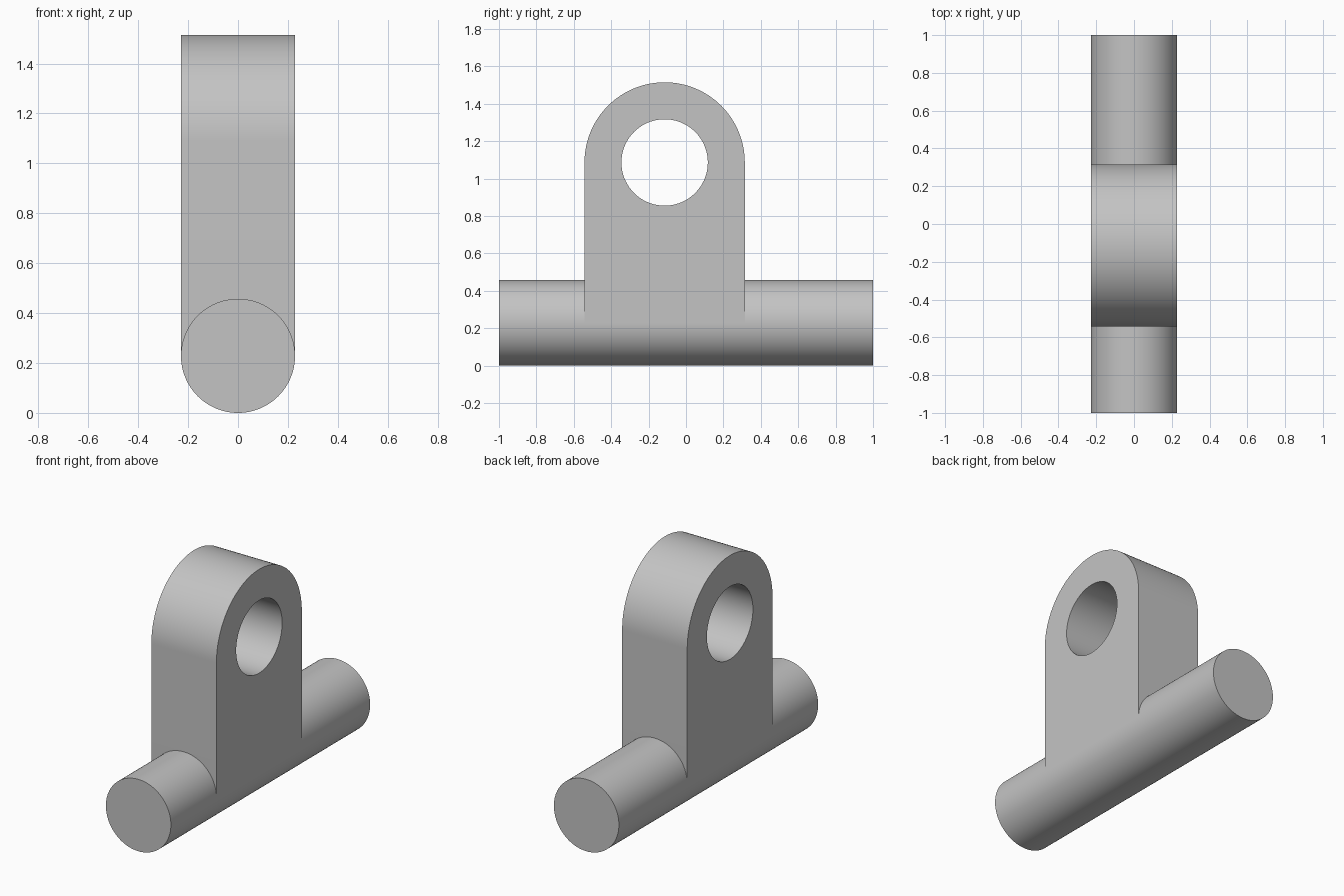
import bpy, bmesh
from math import sin, cos, pi, radians

cube = bpy.data.objects.get("Cube")
if cube:
    bpy.data.objects.remove(cube, do_unlink=True)

R = 0.2286                      # rod radius, also half the lug thickness
LUG_Y, LUG_Z, LUG_R = -0.1143, 1.086, 0.4286
HOLE_R = 0.231

grey = bpy.data.materials.new("plain grey")
grey.use_nodes = True
colour = (0.55, 0.55, 0.55, 1)
grey.diffuse_color = colour
grey.node_tree.nodes["Principled BSDF"].inputs["Base Color"].default_value = colour


def finish(obj):
    obj.data.materials.clear()
    obj.data.materials.append(grey)
    bpy.ops.object.select_all(action='DESELECT')
    obj.select_set(True)
    bpy.context.view_layer.objects.active = obj
    bpy.ops.object.shade_smooth_by_angle(angle=radians(30))


def arc(radius, start, end, steps):
    return [(LUG_Y + radius * cos(start + (end - start) * i / steps),
             LUG_Z + radius * sin(start + (end - start) * i / steps))
            for i in range(steps + 1)]


# Round rod lying front to back
bpy.ops.mesh.primitive_cylinder_add(vertices=96, radius=R, depth=2,
                                    location=(0, 0, R), rotation=(pi / 2, 0, 0))
rod = bpy.context.object
rod.name = "base_rod"
finish(rod)

# Upright lug with rounded top and a round eye, extruded across the rod
outline = arc(LUG_R, 0, pi, 64) + [(LUG_Y - LUG_R, R), (LUG_Y + LUG_R, R)]
eye = arc(HOLE_R, 0, 2 * pi, 72)[:-1]
bm = bmesh.new()
for loop in (outline, eye):
    verts = [bm.verts.new((-R, y, z)) for y, z in loop]
    for a, b in zip(verts, verts[1:] + verts[:1]):
        bm.edges.new((a, b))
bmesh.ops.triangle_fill(bm, edges=bm.edges[:], use_beauty=True)
side = bmesh.ops.extrude_face_region(bm, geom=bm.faces[:], use_keep_orig=True)
moved = [g for g in side["geom"] if isinstance(g, bmesh.types.BMVert)]
bmesh.ops.translate(bm, verts=moved, vec=(2 * R, 0, 0))
bmesh.ops.recalc_face_normals(bm, faces=bm.faces[:])
mesh = bpy.data.meshes.new("eye_lug")
bm.to_mesh(mesh)
bm.free()
lug = bpy.data.objects.new("eye_lug", mesh)
bpy.context.collection.objects.link(lug)
finish(lug)
